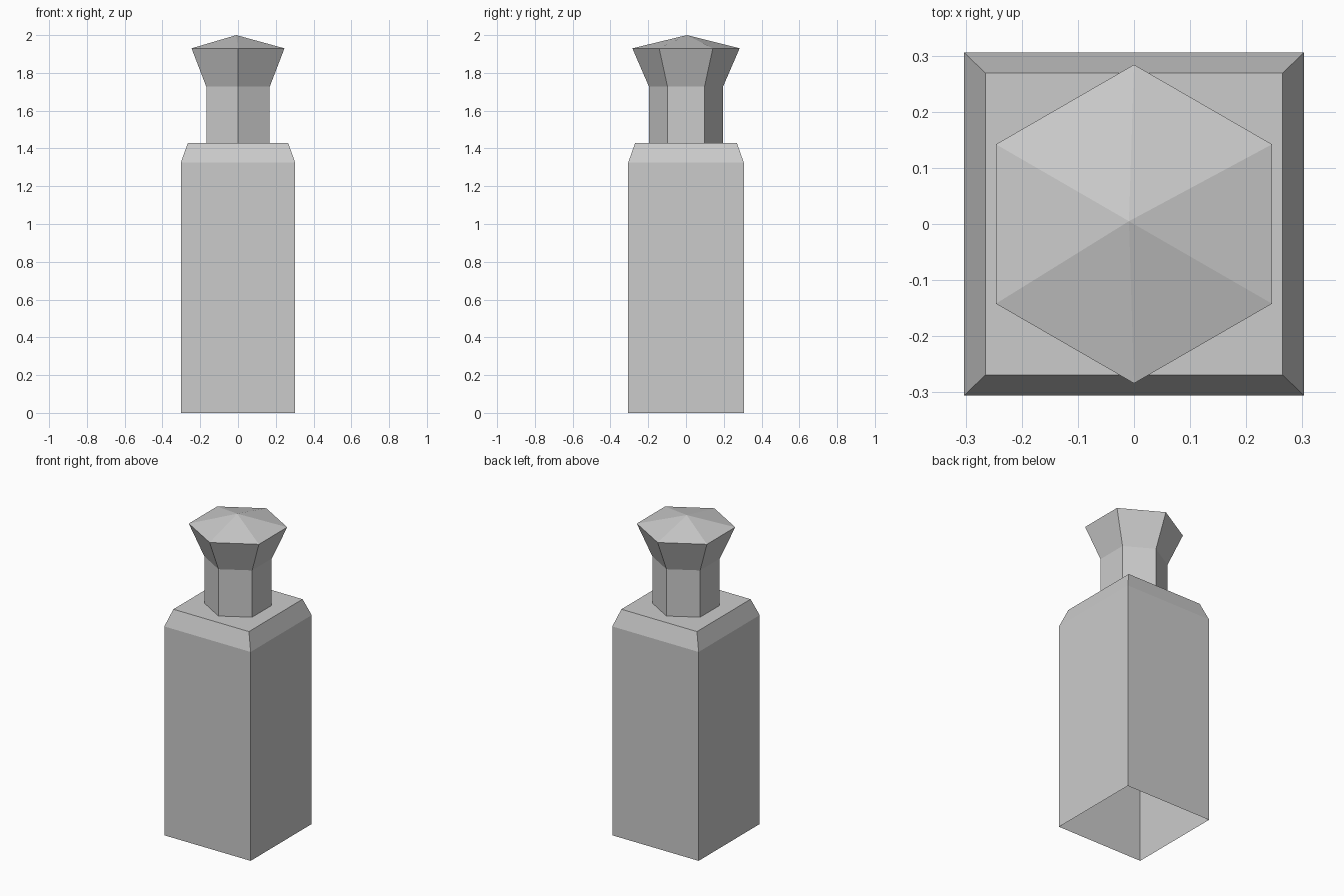
import bpy
import math

if "Cube" in bpy.data.objects:
    bpy.data.objects.remove(bpy.data.objects["Cube"])

grey = bpy.data.materials.new("light grey")
grey.diffuse_color = (0.6, 0.6, 0.6, 1.0)
grey.use_nodes = True
grey.node_tree.nodes["Principled BSDF"].inputs["Base Color"].default_value = grey.diffuse_color


def loft(name, sides, start, levels, tip=None):
    """Stack rings of (half_x, half_y, z); the shell is open below.
    Half sizes scale the unit ring; close with a flat cap or a pointed tip."""
    verts, faces = [], []
    angles = [start + 2 * math.pi * i / sides for i in range(sides)]
    max_x = max(math.cos(a) for a in angles)
    max_y = max(math.sin(a) for a in angles)
    for hx, hy, z in levels:
        verts += [(hx * math.cos(a) / max_x, hy * math.sin(a) / max_y, z) for a in angles]
    for r in range(len(levels) - 1):
        for i in range(sides):
            j = (i + 1) % sides
            a, b = r * sides, (r + 1) * sides
            faces.append((a + i, a + j, b + j, b + i))
    top = (len(levels) - 1) * sides
    if tip:
        verts.append(tip)
        faces += [(top + i, top + (i + 1) % sides, len(verts) - 1) for i in range(sides)]
    else:
        faces.append(tuple(range(top, top + sides)))
    mesh = bpy.data.meshes.new(name)
    mesh.from_pydata(verts, [], faces)
    mesh.materials.append(grey)
    obj = bpy.data.objects.new(name, mesh)
    bpy.context.collection.objects.link(obj)
    return obj


# Square body, open underneath, with sloped shoulders
loft("body", 4, math.pi / 4,
     [(0.303, 0.306, 0.0), (0.303, 0.306, 1.325), (0.265, 0.269, 1.43)])

# Six-sided neck flaring into a low pointed cap, tip slightly off centre
loft("neck_and_cap", 6, math.pi / 6,
     [(0.168, 0.196, 1.43), (0.168, 0.196, 1.727), (0.246, 0.284, 1.93)],
     tip=(-0.009, 0.005, 2.0))
